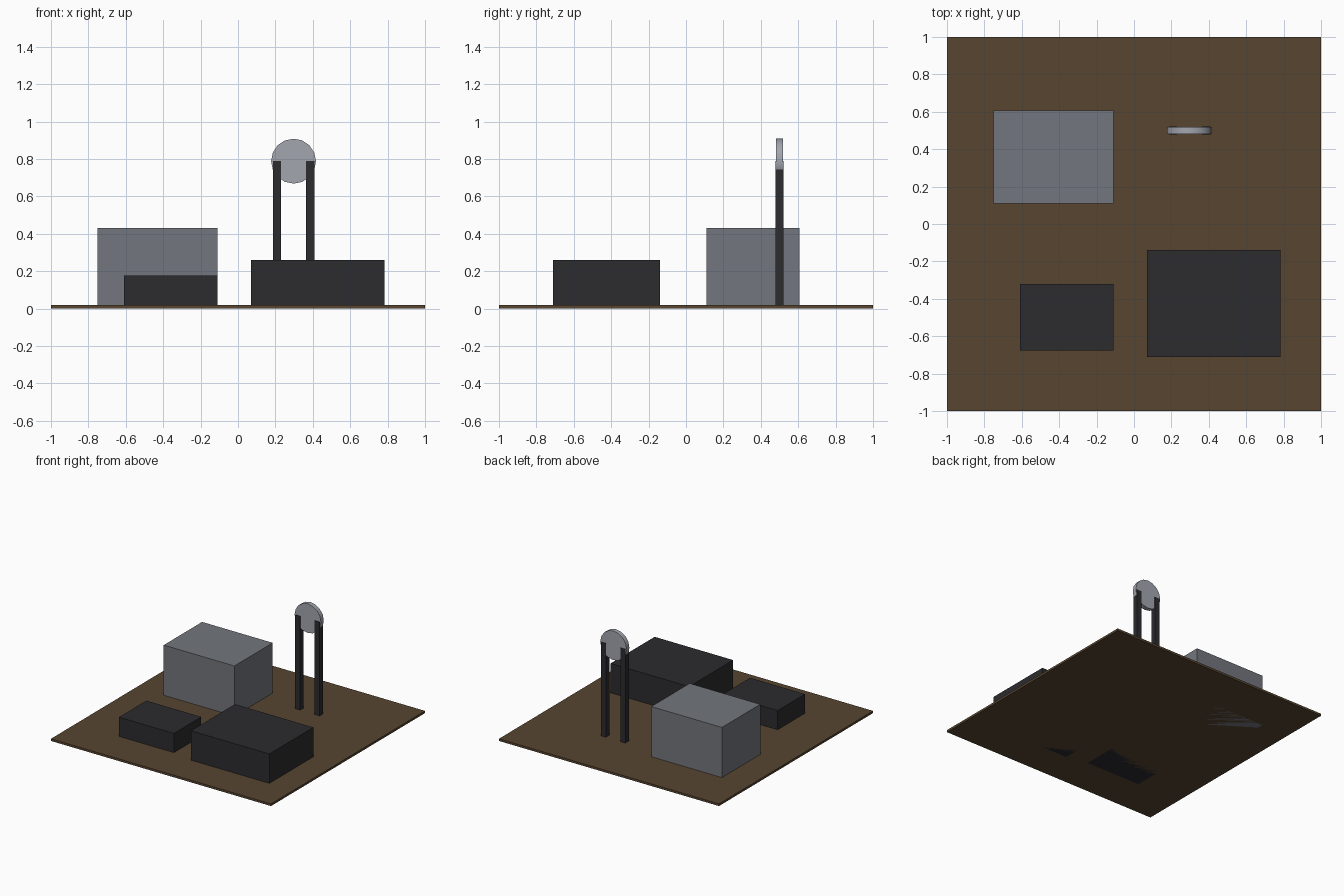
import bpy
import math

if "Cube" in bpy.data.objects:
    bpy.data.objects.remove(bpy.data.objects["Cube"])


def material(name, rgb):
    m = bpy.data.materials.new(name)
    m.diffuse_color = (*rgb, 1)
    m.use_nodes = True
    m.node_tree.nodes["Principled BSDF"].inputs["Base Color"].default_value = m.diffuse_color
    return m


soil = material("soil", (0.095, 0.06, 0.03))
dark = material("dark_metal", (0.025, 0.024, 0.028))
grey = material("grey_metal", (0.17, 0.18, 0.205))
light = material("light_metal", (0.36, 0.38, 0.43))


def box(name, x, y, z, mat):
    """Box from (min, max) ranges on each axis."""
    centre = [(a + b) / 2 for a, b in (x, y, z)]
    bpy.ops.mesh.primitive_cube_add(size=1, location=centre)
    o = bpy.context.object
    o.name = name
    o.scale = [b - a for a, b in (x, y, z)]
    bpy.ops.object.transform_apply(location=False, rotation=False, scale=True)
    o.data.materials.append(mat)
    return o


# Ground plate
box("ground_plate", (-1, 1), (-1, 1), (0, 0.018), soil)

# Buildings, sunk through the plate
box("main_building", (-0.752, -0.11), (0.11, 0.608), (0, 0.43), grey)
box("small_building", (-0.609, -0.11), (-0.675, -0.32), (0, 0.176), dark)
box("wide_building", (0.07, 0.783), (-0.711, -0.14), (0, 0.26), dark)

# Tower: two posts carrying a wheel
wheel_x, wheel_y, wheel_z = 0.297, 0.5, 0.788
for side, s in (("left", -1), ("right", 1)):
    px = wheel_x + s * 0.0885
    box(side + "_tower_post", (px - 0.0225, px + 0.0225),
        (wheel_y - 0.0225, wheel_y + 0.0225), (0.018, wheel_z), dark)

bpy.ops.mesh.primitive_cylinder_add(
    vertices=16, radius=0.12, depth=0.036,
    location=(wheel_x, wheel_y, wheel_z), rotation=(math.pi / 2, 0, 0))
wheel = bpy.context.object
wheel.name = "tower_wheel"
wheel.data.materials.append(light)
bpy.ops.object.shade_smooth_by_angle(angle=math.radians(30))
